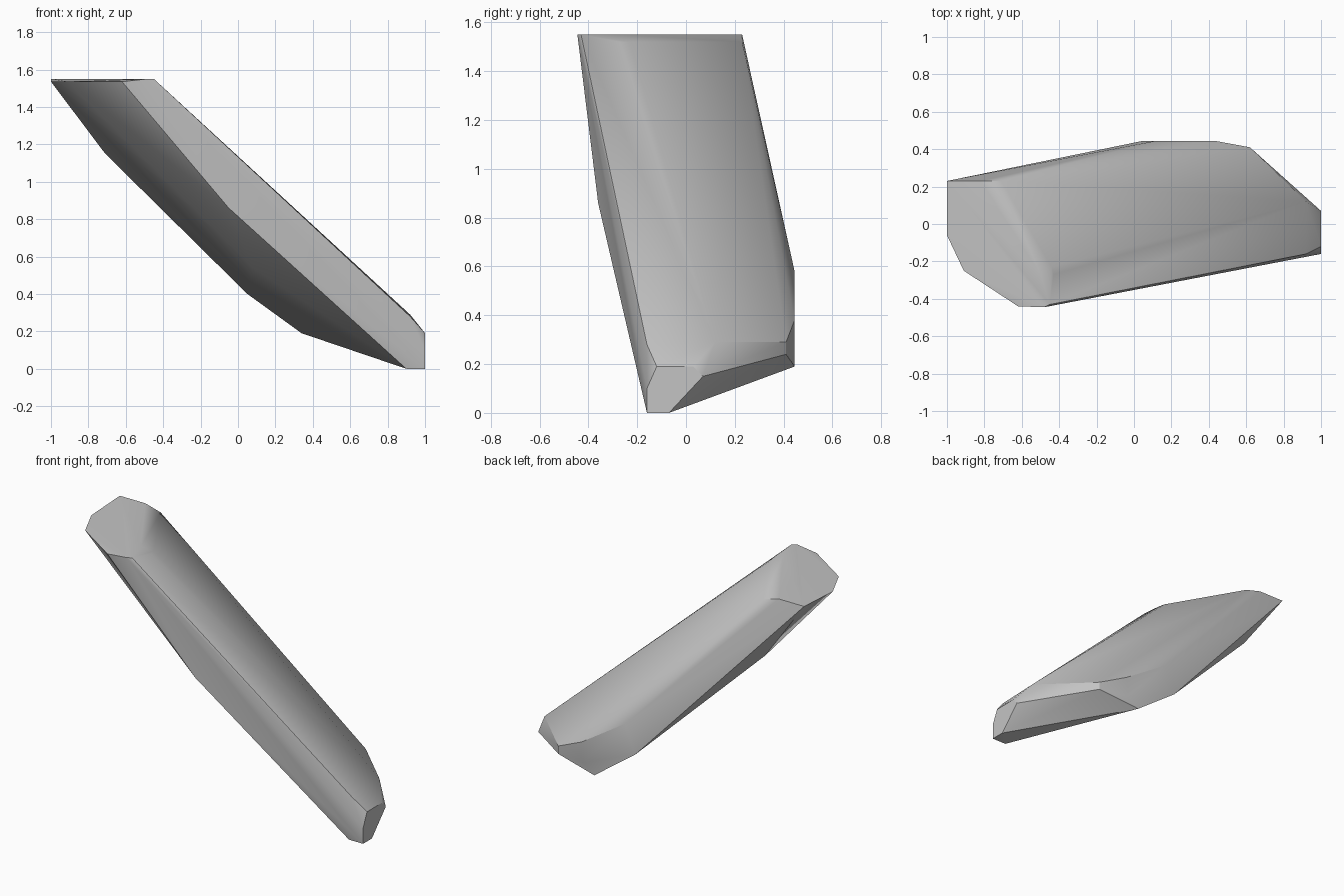
import bpy
import bmesh
import math

# Remove the default cube only
default_cube = bpy.data.objects.get("Cube")
if default_cube:
    bpy.data.objects.remove(default_cube, do_unlink=True)


def make_material(name, grey):
    """One flat stone colour."""
    material = bpy.data.materials.new(name)
    material.use_nodes = True
    colour = (grey, grey, grey, 1)
    material.diffuse_color = colour
    shader = next(n for n in material.node_tree.nodes if n.type == "BSDF_PRINCIPLED")
    shader.inputs["Base Color"].default_value = colour
    return material


def hull_object(name, points, material):
    """Wrap the corner points in a convex stone surface."""
    bm = bmesh.new()
    for point in points:
        bm.verts.new(point)
    result = bmesh.ops.convex_hull(bm, input=bm.verts)
    loose = {g for g in result["geom_interior"] + result["geom_unused"]
             if isinstance(g, bmesh.types.BMVert)}
    bmesh.ops.delete(bm, geom=list(loose), context="VERTS")
    # Merge flat neighbouring triangles into clean facets
    bmesh.ops.dissolve_limit(bm, angle_limit=math.radians(1),
                             verts=bm.verts, edges=bm.edges)
    bmesh.ops.recalc_face_normals(bm, faces=bm.faces)
    mesh = bpy.data.meshes.new(name)
    bm.to_mesh(mesh)
    bm.free()
    mesh.materials.append(material)
    obj = bpy.data.objects.new(name, mesh)
    bpy.context.collection.objects.link(obj)
    return obj


def at_height(outline, z):
    """Lift a plan outline to one height."""
    return [(x, y, z) for x, y in outline]


# Upper cap: a flat top, with a lower front rim and a worn edge on the long side
cap_top = [(-1, 0.23), (-0.82, 0.23), (-0.5, -0.27), (-0.45, -0.43), (-0.48, -0.445)]
front_rim = [(-1, -0.06), (-0.91, -0.25), (-0.62, -0.44)]
worn_edge = [(-0.43, -0.27), (-0.44, -0.23), (-0.71, 0.23)]
cap = (at_height(cap_top, 1.55) + at_height(front_rim, 1.535)
       + at_height(worn_edge, 1.52))

# Flat lower tip, as an outline in side elevation
tip_outline = [(-0.16, 0), (-0.07, 0), (0.07, 0.15),
               (0.03, 0.19), (-0.12, 0.19), (-0.16, 0.1)]
tip = [(1, y, z) for y, z in tip_outline]

# Chamfered shoulder around the tip
shoulder = [(0.9, -0.16, 0), (0.92, -0.16, 0.28), (0.92, 0.12, 0.29),
            (0.62, 0.41, 0.24), (0.62, 0.41, 0.29)]

# Upright facet on the back of the stone
back_outline = [(0.05, 0.4), (0.12, 0.58), (0.43, 0.38), (0.42, 0.25), (0.34, 0.19)]
back_facet = [(x, 0.445, z) for x, z in back_outline]

# Corner of the front crease, and the rounded underside running down from the rim
front_corner = [(-0.05, -0.36, 0.86)]
underside = [(-0.71, 0.21, 1.15), (0.08, -0.07, 0.54), (0.06, 0.13, 0.47)]

stone = make_material("stone grey", 0.55)
shard = hull_object("leaning_stone_shard",
                    cap + tip + shoulder + back_facet + front_corner + underside, stone)

# Soft shading with the hard creases kept
bpy.ops.object.select_all(action="DESELECT")
shard.select_set(True)
bpy.context.view_layer.objects.active = shard
bpy.ops.object.shade_smooth_by_angle(angle=math.radians(30))
